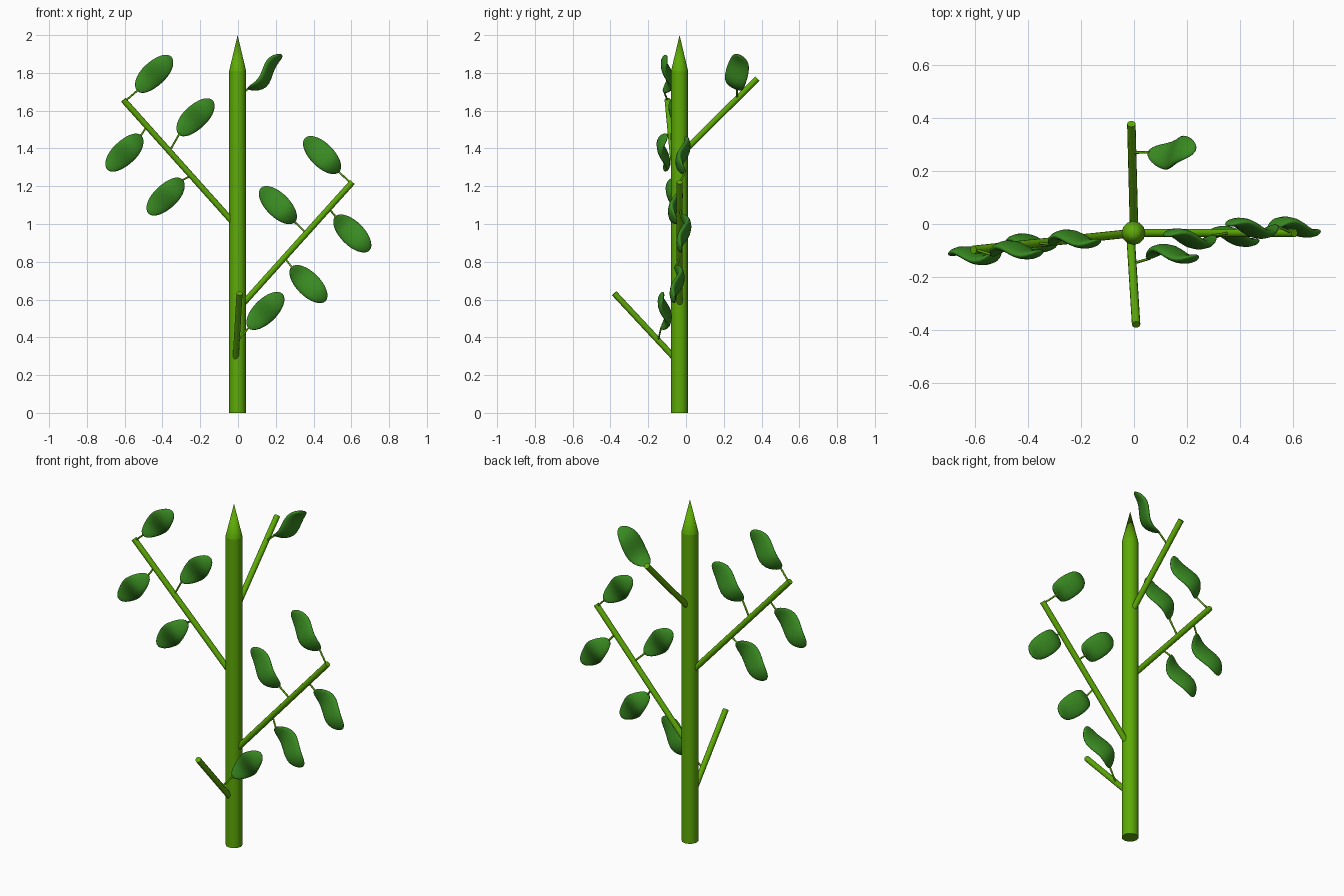
import bpy, bmesh
from math import sin, cos, pi, radians
from mathutils import Vector, Matrix

if "Cube" in bpy.data.objects:
    bpy.data.objects.remove(bpy.data.objects["Cube"])


def material(name, color):
    m = bpy.data.materials.new(name)
    m.diffuse_color = color
    m.use_nodes = True
    m.node_tree.nodes["Principled BSDF"].inputs["Base Color"].default_value = m.diffuse_color
    return m


GREEN = material("stem_green", (0.11, 0.40, 0.002, 1))
DARK = material("leaf_green", (0.04, 0.25, 0.015, 1))
AXIS = Vector((-0.002, -0.034, 0))      # trunk axis position


def add_object(name, bm, mat):
    bmesh.ops.recalc_face_normals(bm, faces=bm.faces)
    me = bpy.data.meshes.new(name)
    bm.to_mesh(me)
    bm.free()
    me.materials.append(mat)
    ob = bpy.data.objects.new(name, me)
    bpy.context.collection.objects.link(ob)
    bpy.context.view_layer.objects.active = ob
    bpy.ops.object.select_all(action='DESELECT')
    ob.select_set(True)
    bpy.ops.object.shade_smooth_by_angle(angle=radians(50))
    return ob


def rod(name, a, b, r1, r2=None, sides=12):
    # round bar, or cone when r2 is zero, from point a to point b
    a, b = Vector(a), Vector(b)
    bm = bmesh.new()
    d = b - a
    mat = Matrix.Translation((a + b) / 2) @ d.to_track_quat('Z', 'Y').to_matrix().to_4x4()
    bmesh.ops.create_cone(bm, cap_ends=True, segments=sides, radius1=r1,
                          radius2=r1 if r2 is None else r2, depth=d.length, matrix=mat)
    bmesh.ops.remove_doubles(bm, verts=bm.verts, dist=1e-5)
    return add_object(name, bm, GREEN)


def leaf(name, attach, center, d, bow, length=0.256, width=0.127, thick=0.042):
    # plump oval blade along d, waved toward bow, with a short stalk
    center, d, bow = Vector(center), Vector(d).normalized(), Vector(bow).normalized()
    side = bow.cross(d)
    bm = bmesh.new()
    bmesh.ops.create_uvsphere(bm, u_segments=24, v_segments=16, radius=1)
    for v in bm.verts:
        x, y, z = v.co
        t = (z + 1) / 2
        h = 0.016 * sin(pi * t) + 0.021 * sin(2 * pi * t) + y * thick / 2
        v.co = center + d * z * length / 2 + side * x * width / 2 + bow * h
    add_object(name, bm, DARK)
    rod(name + "_stalk", attach, center - d * (length / 2 - 0.008), 0.005, sides=8)


# trunk with pointed tip
rod("trunk", AXIS, AXIS + Vector((0, 0, 1.81)), 0.045)
rod("trunk_tip", AXIS + Vector((0, 0, 1.81)), AXIS + Vector((0, 0, 2)), 0.045, 0)

# two long side branches: the second is the first turned round the trunk and raised
UP, DOWN = (-1, 0, 1), (1, 0, -1)
LEAVES = [  # stalk start, right and left blade centres, direction, bulge
    ((0.60, 0, 1.215), (0.447, 0.03, 1.365), (0.447, 0.03, 1.36), UP, (0, -1, 0)),
    ((0.36, 0, 0.955), (0.213, -0.01, 1.10), (0.225, 0.012, 1.13), UP, (0, -1, 0)),
    ((0.485, 0, 1.08), (0.607, 0.01, 0.95), (0.604, 0.01, 0.943), DOWN, (0, 1, 0)),
    ((0.25, 0, 0.82), (0.375, -0.025, 0.682), (0.382, -0.015, 0.71), DOWN, (0, 1, 0)),
]
for label, angle, lift, pick in (("right", 0, 0, 1), ("left", 186, 0.435, 2)):
    rot = Matrix.Rotation(radians(angle), 3, 'Z')
    off = AXIS + Vector((0, 0, lift))
    rod(label + "_branch", rot @ Vector((0.03, 0, 0.58)) + off,
        rot @ Vector((0.608, 0, 1.222)) + off, 0.016)
    for k, row in enumerate(LEAVES):
        leaf(f"{label}_leaf_{k + 1}", rot @ Vector(row[0]) + off, rot @ Vector(row[pick]) + off,
             rot @ Vector(row[3]), rot @ Vector(row[4]))

# short back and front branches, one leaf each
rod("back_branch", (0, -0.01, 1.385), (-0.01, 0.378, 1.77), 0.016)
leaf("back_leaf", (-0.005, 0.27, 1.665), (0.143, 0.276, 1.805), (1, 0.06, 1), (1, -0.72, -0.96))
rod("front_branch", (-0.012, -0.06, 0.29), (0.008, -0.38, 0.633), 0.016)
leaf("front_leaf", (0, -0.148, 0.385), (0.145, -0.125, 0.54), (1, 0.06, 1), (0, 1, 0))
